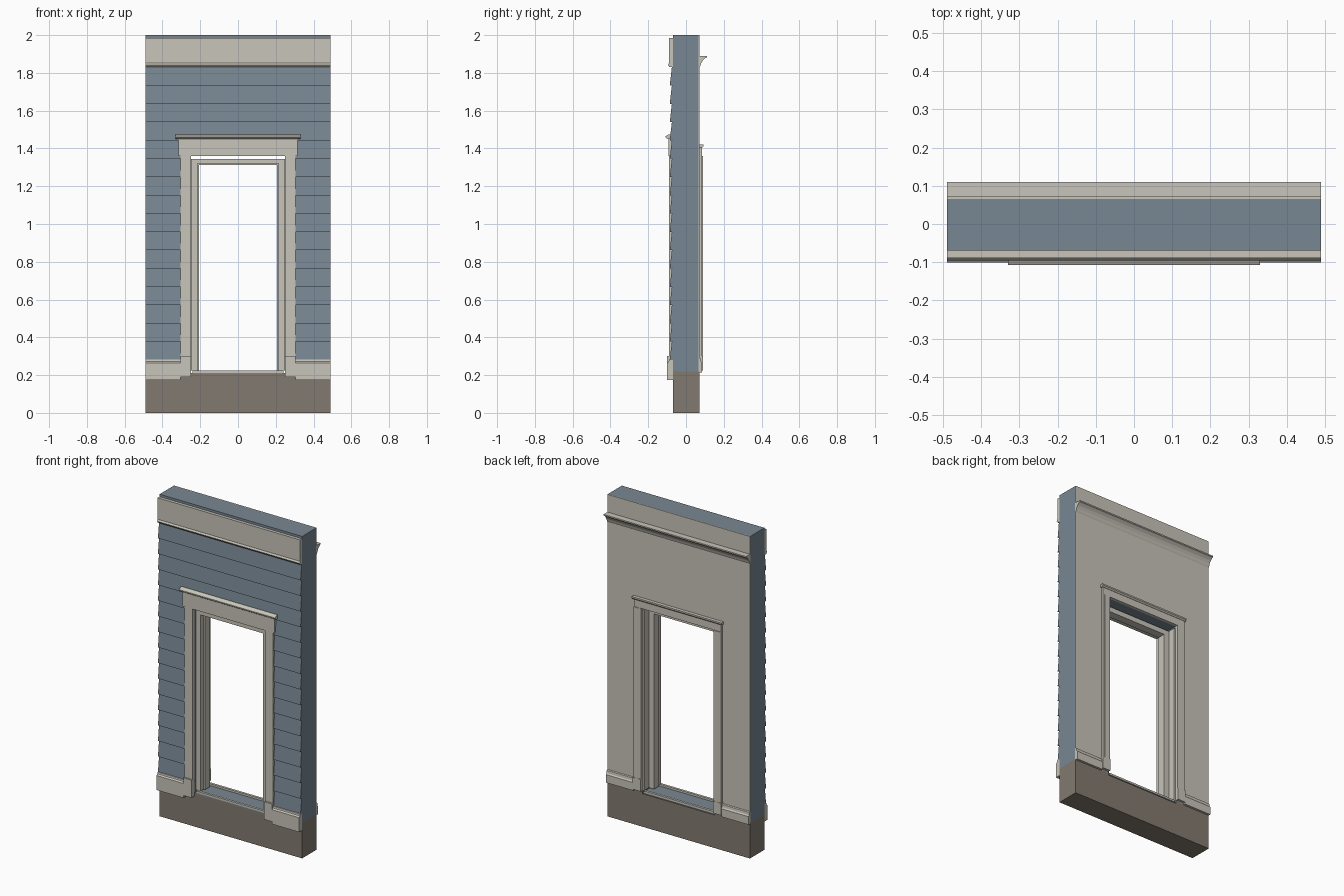
import bpy
import bmesh

cube = bpy.data.objects.get("Cube")
if cube:
    bpy.data.objects.remove(cube, do_unlink=True)


def material(name, rgb):
    m = bpy.data.materials.new(name)
    m.use_nodes = True
    m.diffuse_color = (*rgb, 1)
    m.node_tree.nodes["Principled BSDF"].inputs["Base Color"].default_value = (*rgb, 1)
    return m


BLUE = material("slate blue paint", (0.19, 0.245, 0.29))
CREAM = material("cream trim", (0.58, 0.555, 0.49))
STONE = material("brown stone", (0.225, 0.195, 0.16))

HALF = 0.49     # half width of the wall
OPEN = 0.25     # half width of the rough opening
HEAD = 1.36     # top of the rough opening
SILL = 0.22     # top of the foundation
FRONT, BACK = -0.07, 0.066
SKIN = 0.072    # inside face of the plaster


def rect(y0, y1, z0, z1):
    return [(y0, z0), (y1, z0), (y1, z1), (y0, z1)]


def build(name, mat, pieces, mirror=False):
    """Each piece is (x0, x1, profile): a y-z profile swept along x."""
    bm = bmesh.new()
    for x0, x1, profile in pieces:
        ends = [[bm.verts.new((x, y, z)) for y, z in profile] for x in (x0, x1)]
        bm.faces.new(ends[0])
        bm.faces.new(ends[1][::-1])
        n = len(profile)
        for i in range(n):
            j = (i + 1) % n
            bm.faces.new((ends[0][i], ends[1][i], ends[1][j], ends[0][j]))
    bmesh.ops.recalc_face_normals(bm, faces=bm.faces)
    mesh = bpy.data.meshes.new(name)
    bm.to_mesh(mesh)
    bm.free()
    mesh.materials.append(mat)
    ob = bpy.data.objects.new(name, mesh)
    bpy.context.collection.objects.link(ob)
    if mirror:
        ob.modifiers.new("mirror", "MIRROR").use_axis[0] = True
    return ob


def portal(name, mat, y0, y1):
    """Wall layer with the doorway left open."""
    build(name + "_sides", mat, [(OPEN, HALF, rect(y0, y1, SILL, HEAD))], True)
    build(name + "_top", mat, [(-HALF, HALF, rect(y0, y1, HEAD, 2))])


# Foundation, lowered at the doorway
build("foundation", STONE, [(-HALF, HALF, rect(FRONT, SKIN, 0, 0.205))])
build("foundation_shoulder", STONE, [(OPEN, HALF, rect(FRONT, SKIN, 0.205, SILL))], True)

# Wall core and inside plaster
portal("wall_core", BLUE, FRONT, BACK)
portal("plaster", CREAM, BACK, SKIN)
build("doorway_floor", BLUE, [(-OPEN, OPEN, rect(FRONT, BACK, 0.205, 0.212))])

# Lapped siding boards
boards = 16
bottom, top = 0.28, 1.83
step = (top - bottom) / boards
side_boards, full_boards = [], []
for i in range(boards):
    z0 = bottom + i * step
    z1 = z0 + step
    lap = [(FRONT, z0), (-0.086, z0), (-0.075, z1), (FRONT, z1)]
    if z0 < 1.4:
        side_boards.append((OPEN, HALF, lap))
    else:
        full_boards.append((-HALF, HALF, lap))
build("siding_beside_door", BLUE, side_boards, True)
build("siding_above_door", BLUE, full_boards)

# Frieze board with a small lip along the lower edge
build("outer_frieze", CREAM, [(-HALF, HALF, [
    (FRONT, 1.83), (-0.087, 1.83), (-0.096, 1.842), (-0.089, 1.852),
    (-0.089, 1.985), (FRONT, 1.985)])])

# Outer baseboard with sloped top
build("outer_baseboard", CREAM, [(0.305, HALF, [
    (FRONT, 0.175), (-0.101, 0.175), (-0.101, 0.265), (-0.092, 0.272),
    (-0.09, 0.282), (FRONT, 0.287)])], True)

# Outer door surround
build("outer_casing", CREAM, [(OPEN, 0.305, rect(-0.09, FRONT, 0.3, HEAD))], True)
build("outer_plinth", CREAM, [(OPEN, 0.305, rect(-0.101, FRONT, 0.19, 0.3))], True)
build("outer_head_casing", CREAM, [(-0.315, 0.315, rect(-0.093, FRONT, HEAD, 1.45))])
build("outer_head_cap", CREAM, [(-0.33, 0.33, [
    (FRONT, 1.45), (-0.096, 1.45), (-0.108, 1.458), (-0.108, 1.465),
    (-0.09, 1.475), (FRONT, 1.475)])])

# Stepped door frame
frame = [(0.215, 0.246, -0.06, 0.02, 1.345), (0.206, 0.216, -0.03, 0.02, 1.325),
         (0.24, OPEN, 0.02, BACK, 1.345)]
build("door_jamb", CREAM, [(a, b, rect(y0, y1, 0.225, z)) for a, b, y0, y1, z in frame], True)
build("door_head", CREAM, [(-0.246, 0.246, rect(-0.06, 0.02, 1.32, 1.345)),
                           (-0.216, 0.216, rect(-0.03, 0.02, 1.313, 1.32))])
for name, y in (("front_threshold", FRONT), ("back_threshold", 0.055)):
    build(name, CREAM, [(-0.24, 0.24, rect(y, y + 0.015, 0.212, 0.224))])

# Inside door surround
build("inner_casing", CREAM, [(OPEN, 0.3, [
    (SKIN, 0.3), (0.086, 0.3), (0.086, HEAD), (SKIN, HEAD)]),
    (0.262, 0.288, rect(SKIN, 0.089, 0.3, HEAD))], True)
build("inner_plinth", CREAM, [(OPEN, 0.303, rect(SKIN, 0.09, 0.225, 0.3))], True)
build("inner_head_casing", CREAM, [(-0.3, 0.3, rect(SKIN, 0.084, HEAD, 1.41))])
build("inner_head_cap", CREAM, [(-0.308, 0.308, [
    (SKIN, 1.405), (0.085, 1.405), (0.093, 1.413), (0.093, 1.422), (SKIN, 1.422)])])

# Inside baseboard and picture rail
build("inner_baseboard", CREAM, [(0.303, HALF, [
    (SKIN, 0.215), (0.086, 0.215), (0.086, 0.265), (0.08, 0.272),
    (0.078, 0.288), (SKIN, 0.292)])], True)
build("inner_crown_rail", CREAM, [(-HALF, HALF, [
    (SKIN, 1.83), (0.076, 1.837), (0.081, 1.852), (0.09, 1.867),
    (0.103, 1.879), (0.11, 1.882), (0.11, 1.89), (SKIN, 1.89)])])
